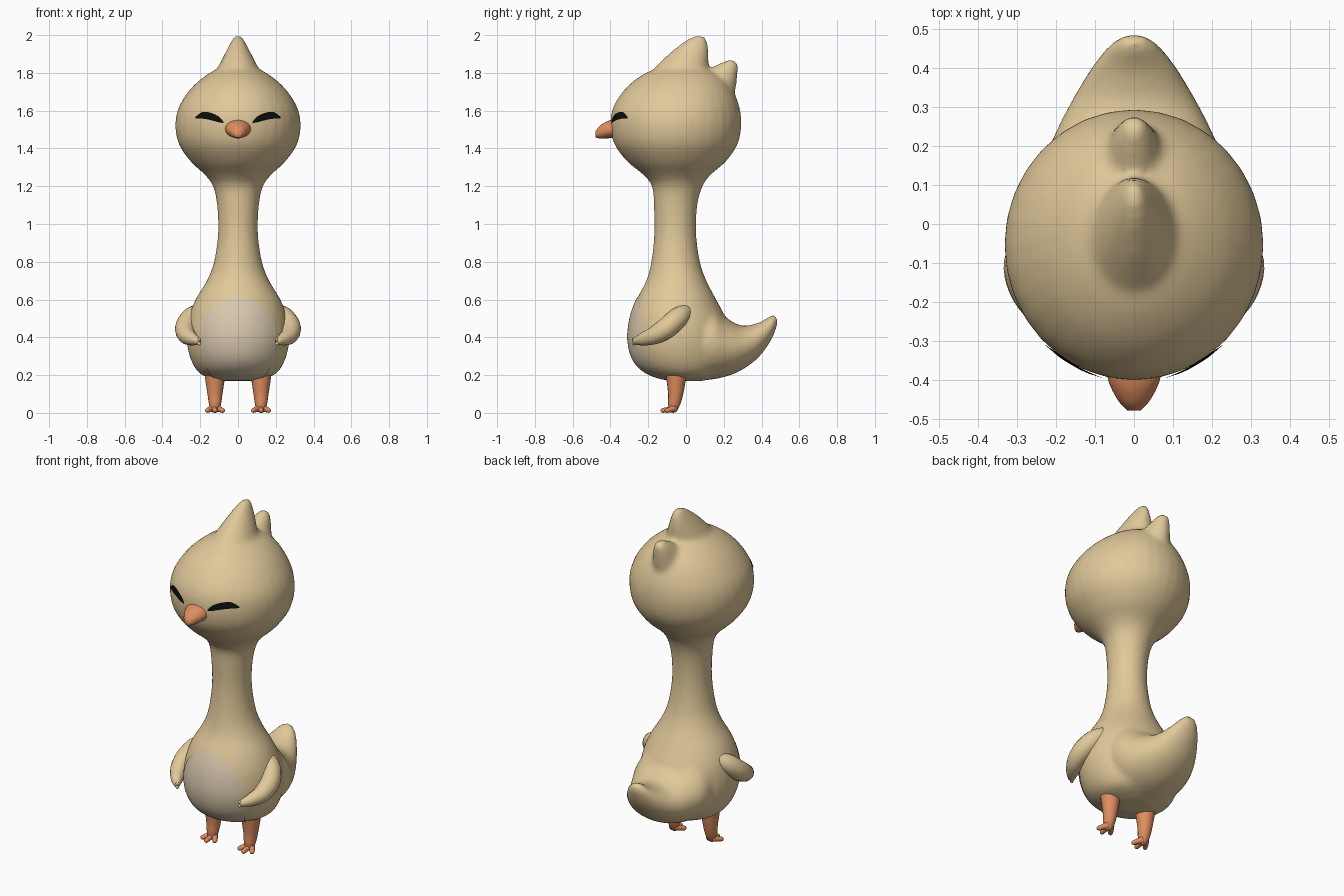
import bpy, bmesh, math
from mathutils import Vector
from mathutils.bvhtree import BVHTree

if "Cube" in bpy.data.objects:
    bpy.data.objects.remove(bpy.data.objects["Cube"])


def material(name, rgb):
    m = bpy.data.materials.new(name)
    m.diffuse_color = (*rgb, 1)
    m.use_nodes = True
    m.node_tree.nodes["Principled BSDF"].inputs["Base Color"].default_value = m.diffuse_color
    return m


TAN = material("tan_down", (0.75, 0.58, 0.32))
CREAM = material("cream_belly", (0.70, 0.58, 0.42))
ORANGE = material("orange_skin", (0.74, 0.27, 0.115))
BLACK = material("black_eye", (0.004, 0.004, 0.004))


def spline(rows, steps):
    """Catmull-Rom sampling of equal-length number rows."""
    out = []
    for i in range(len(rows) - 1):
        p = [rows[max(0, min(len(rows) - 1, i + k))] for k in (-1, 0, 1, 2)]
        for s in range(steps):
            t = s / steps
            out.append([0.5 * (2 * b + (c - a) * t + (2 * a - 5 * b + 4 * c - d) * t * t
                               + (3 * b - a - 3 * c + d) * t ** 3)
                        for a, b, c, d in zip(*p)])
    return out + [list(rows[-1])]


def skin(bm, rings):
    """Bridge rings of points and close both ends."""
    vs = [[bm.verts.new(p) for p in r] for r in rings]
    n = len(vs[0])
    for a, b in zip(vs, vs[1:]):
        for i in range(n):
            j = (i + 1) % n
            bm.faces.new((a[i], a[j], b[j], b[i]))
    for r in (vs[0], vs[-1]):
        c = bm.verts.new(sum((v.co for v in r), Vector()) / n)
        for i in range(n):
            bm.faces.new((r[i], r[(i + 1) % n], c))


def loft(bm, rows, steps=4, n=32):
    """Rows: front point (y, z), back point (y, z), half width."""
    rings = []
    for y0, z0, y1, z1, w in spline(rows, steps):
        c, h = Vector((0, (y0 + y1) / 2, (z0 + z1) / 2)), Vector((0, (y1 - y0) / 2, (z1 - z0) / 2))
        ang = [2 * math.pi * i / n for i in range(n)]
        rings.append([c + h * math.cos(a) + Vector((w * math.sin(a), 0, 0)) for a in ang])
    skin(bm, rings)


def tube(bm, rows, sx=1, steps=4, n=16):
    """Rows: centre x, y, z and radius, with a rounded far end."""
    pts = spline(rows, steps)
    d = (Vector(pts[-1][:3]) - Vector(pts[-2][:3])).normalized()
    r = pts[-1][3]
    for t in (0.5, 0.8, 0.97):
        pts.append([*(Vector(rows[-1][:3]) + d * r * t), r * math.sqrt(1 - t * t)])
    rings = []
    for i, p in enumerate(pts):
        t = (Vector(pts[min(i + 1, len(pts) - 1)][:3]) - Vector(pts[max(i - 1, 0)][:3])).normalized()
        u = t.cross(Vector((0.9, 0.3, 0.2))).normalized()
        v = t.cross(u)
        ring = [Vector(p[:3]) + (u * math.cos(a) + v * math.sin(a)) * p[3]
                for a in (2 * math.pi * k / n for k in range(n))]
        rings.append([Vector((q.x * sx, q.y, q.z)) for q in ring])
    skin(bm, rings)


def finish(name, bm, mat, recalc=True):
    if recalc:
        bmesh.ops.recalc_face_normals(bm, faces=bm.faces)
    me = bpy.data.meshes.new(name)
    bm.to_mesh(me)
    bm.free()
    me.materials.append(mat)
    for p in me.polygons:
        p.use_smooth = True
    ob = bpy.data.objects.new(name, me)
    bpy.context.collection.objects.link(ob)
    return ob


# Torso, neck and head: z, front y, back y, half width
bm = bmesh.new()
trunk = [(0.168, -0.06, 0.08, 0.08), (0.2, -0.19, 0.17, 0.19), (0.27, -0.275, 0.22, 0.245),
         (0.38, -0.308, 0.23, 0.272), (0.5, -0.297, 0.21, 0.262), (0.6, -0.262, 0.16, 0.225),
         (0.7, -0.21, 0.108, 0.165), (0.8, -0.184, 0.074, 0.127), (0.95, -0.168, 0.054, 0.106),
         (1.1, -0.17, 0.06, 0.111), (1.2, -0.18, 0.088, 0.132), (1.26, -0.225, 0.13, 0.175),
         (1.33, -0.31, 0.21, 0.25), (1.42, -0.378, 0.272, 0.312), (1.52, -0.4, 0.293, 0.332),
         (1.62, -0.385, 0.283, 0.313), (1.72, -0.318, 0.242, 0.247), (1.79, -0.23, 0.18, 0.165),
         (1.83, -0.14, 0.09, 0.09)]
loft(bm, [(f, z, b, z, w) for z, f, b, w in trunk])
# Upswept tail
loft(bm, [(-0.05, 0.58, -0.05, 0.18, 0.2), (0.13, 0.585, 0.1, 0.172, 0.24),
          (0.2, 0.515, 0.25, 0.205, 0.205), (0.29, 0.463, 0.37, 0.28, 0.15),
          (0.38, 0.476, 0.445, 0.375, 0.098), (0.445, 0.512, 0.478, 0.45, 0.055),
          (0.468, 0.522, 0.487, 0.49, 0.025)])
# Crest on top and small tuft behind it
loft(bm, [(-0.22, 1.76, 0.12, 1.74, 0.15), (-0.16, 1.832, 0.118, 1.82, 0.108),
          (-0.08, 1.91, 0.12, 1.9, 0.068), (0.0, 1.972, 0.113, 1.96, 0.036),
          (0.055, 2.0, 0.103, 1.99, 0.017)])
loft(bm, [(0.06, 1.78, 0.24, 1.6, 0.11), (0.13, 1.825, 0.262, 1.71, 0.07),
          (0.195, 1.857, 0.272, 1.785, 0.046), (0.238, 1.874, 0.278, 1.845, 0.024)])
body = finish("body", bm, TAN)

# Blend the body masses into one soft surface
rm = body.modifiers.new("blend", 'REMESH')
rm.mode, rm.voxel_size, rm.use_smooth_shade = 'VOXEL', 0.014, True
sm = body.modifiers.new("soften", 'SMOOTH')
sm.factor, sm.iterations = 0.5, 6
dg = bpy.context.evaluated_depsgraph_get()
me = bpy.data.meshes.new_from_object(body.evaluated_get(dg))
body.modifiers.clear()
body.data = me
for p in me.polygons:
    p.use_smooth = True
tree = BVHTree.FromPolygons([v.co for v in me.vertices], [p.vertices[:] for p in me.polygons])


def project(x, z, lift):
    """Drop a front-view point onto the body surface."""
    hit, nrm, _, _ = tree.ray_cast(Vector((x, -2, z)), Vector((0, 1, 0)))
    return hit + nrm * lift if hit else Vector((x, -0.1, z))


def plate(name, rows, mat, lift):
    bm = bmesh.new()
    vs = [[bm.verts.new(project(x, z, lift)) for x, z in r] for r in rows]
    for a, b in zip(vs, vs[1:]):
        for i in range(len(a) - 1):
            bm.faces.new((a[i], a[i + 1], b[i + 1], b[i]))
    bmesh.ops.remove_doubles(bm, verts=bm.verts, dist=1e-5)
    bm.normal_update()
    if sum(f.normal.y for f in bm.faces) > 0:
        bmesh.ops.reverse_faces(bm, faces=bm.faces)
    return finish(name, bm, mat, False)


# Pale belly patch: round top, squarer bottom
rows = []
for i in range(41):
    z = 0.395 - 0.22 * math.cos(math.pi * i / 40)
    k = (z - 0.39) / (0.225 if z > 0.39 else 0.265)
    w = 0.2 * math.sqrt(max(0, 1 - k * k))
    rows.append([(w * (j / 14 - 1), z) for j in range(29)])
plate("belly_patch", rows, CREAM, 0.004)

# Closed smiling eyes: x, centre z, half thickness
lid = spline([(0.075, 1.538, 0.003), (0.1, 1.553, 0.015), (0.14, 1.568, 0.019),
              (0.185, 1.574, 0.017), (0.222, 1.562, 0.004)], 6)
for side, sx in (("left", -1), ("right", 1)):
    plate(side + "_eye", [[(sx * x, z + h * k) for k in (-1, -0.5, 0, 0.5, 1)] for x, z, h in lid],
          BLACK, 0.006)

# Beak
bm = bmesh.new()
loft(bm, [(-0.34, 1.555, -0.34, 1.455, 0.07), (-0.39, 1.552, -0.39, 1.455, 0.068),
          (-0.425, 1.54, -0.425, 1.453, 0.056), (-0.458, 1.518, -0.458, 1.453, 0.036),
          (-0.478, 1.492, -0.478, 1.458, 0.016)], n=20)
finish("beak", bm, ORANGE)

for side, sx in (("left", -1), ("right", 1)):
    # Wing folded forward, with small finger tips
    bm = bmesh.new()
    tube(bm, [(0.2, 0.0, 0.54, 0.04), (0.245, -0.04, 0.505, 0.055), (0.277, -0.1, 0.452, 0.056),
              (0.272, -0.165, 0.412, 0.048), (0.243, -0.225, 0.391, 0.035),
              (0.218, -0.262, 0.382, 0.022)], sx)
    for dz in (-0.012, 0.01):
        tube(bm, [(0.23, -0.245, 0.385, 0.014), (0.205, -0.277, 0.378 + dz, 0.009)], sx, n=10)
    finish(side + "_wing", bm, TAN)

    # Leg with a three-toed foot
    bm = bmesh.new()
    tube(bm, [(0.122, -0.05, 0.24, 0.06), (0.122, -0.052, 0.18, 0.052), (0.122, -0.055, 0.1, 0.04),
              (0.122, -0.063, 0.05, 0.033), (0.122, -0.068, 0.026, 0.026)], sx)
    for dx, y in ((-0.04, -0.1), (0, -0.122), (0.04, -0.1)):
        tube(bm, [(0.122 + dx * 0.2, -0.062, 0.026, 0.022),
                  (0.122 + dx * 0.7, (y - 0.062) / 2, 0.018, 0.015),
                  (0.122 + dx, y, 0.013, 0.013)], sx, n=10)
    finish(side + "_leg", bm, ORANGE)
